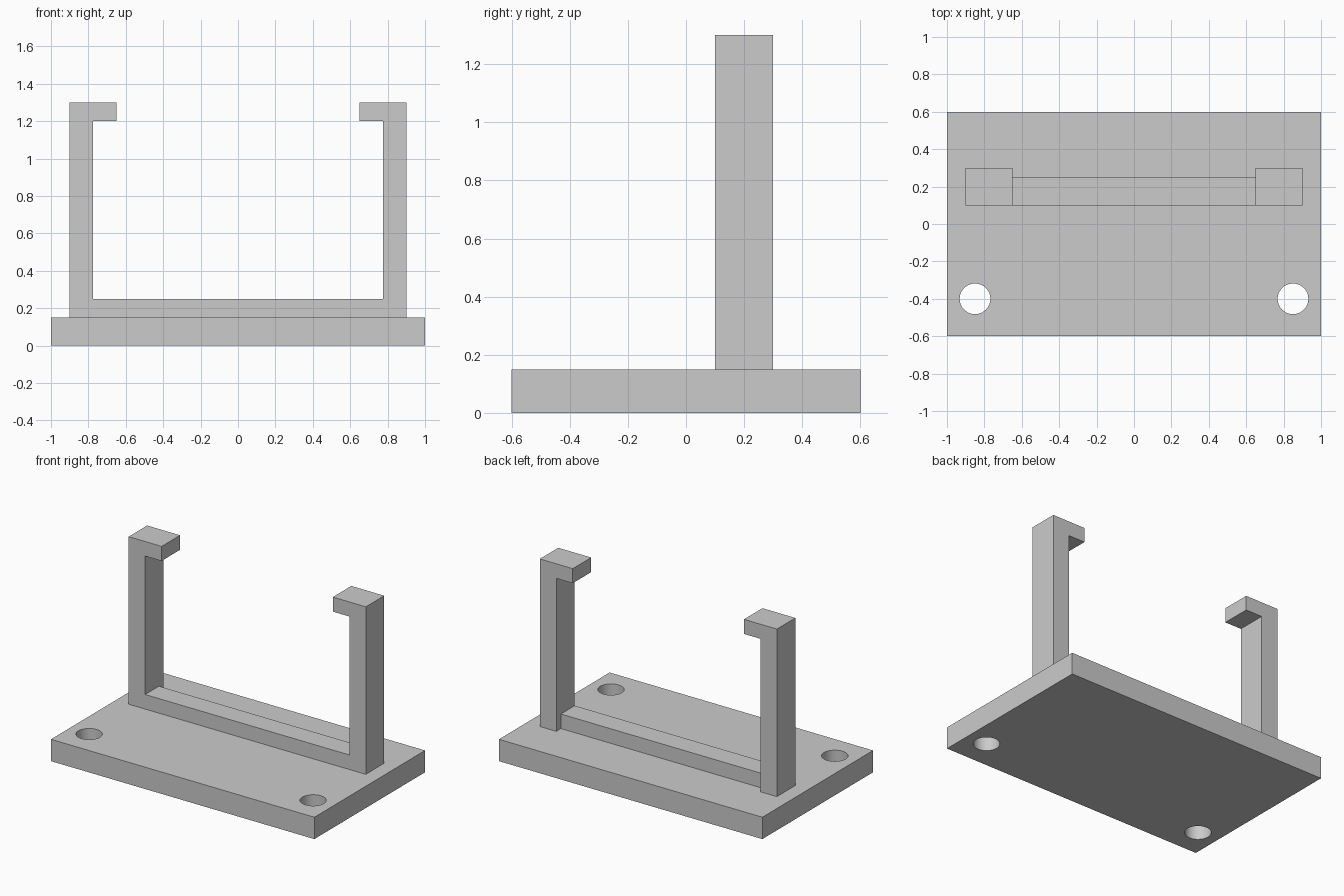
import bpy

default = bpy.data.objects.get("Cube")
if default:
    bpy.data.objects.remove(default, do_unlink=True)

grey = bpy.data.materials.new("light grey")
grey.use_nodes = True
colour = (0.6, 0.6, 0.6, 1)
grey.diffuse_color = colour
grey.node_tree.nodes["Principled BSDF"].inputs["Base Color"].default_value = colour


def extrude_profile(name, points, y0, y1):
    """Solid made from an x-z outline extruded from y0 to y1."""
    n = len(points)
    verts = [(x, y, z) for y in (y0, y1) for x, z in points]
    faces = [list(range(n)), list(range(2 * n - 1, n - 1, -1))]
    faces += [[i, i + n, (i + 1) % n + n, (i + 1) % n] for i in range(n)]
    mesh = bpy.data.meshes.new(name)
    mesh.from_pydata(verts, [], faces)
    mesh.materials.append(grey)
    obj = bpy.data.objects.new(name, mesh)
    bpy.context.collection.objects.link(obj)
    return obj


def cut(target, cutter):
    mod = target.modifiers.new("cut", "BOOLEAN")
    mod.operation = "DIFFERENCE"
    mod.solver = "EXACT"
    mod.object = cutter
    cutter.hide_render = True
    cutter.hide_viewport = True
    cutter.display_type = "WIRE"


BASE_TOP = 0.15
BAR_TOP = 0.25
BAR_END = 0.775

# Base plate with two mounting holes near the front corners
base = extrude_profile("base_plate", [(-1, 0), (1, 0), (1, BASE_TOP), (-1, BASE_TOP)], -0.6, 0.6)
for side, label in ((1, "left"), (-1, "right")):
    bpy.ops.mesh.primitive_cylinder_add(vertices=48, radius=0.082, depth=0.5,
                                        location=(0.85 * side, -0.4, BASE_TOP / 2))
    drill = bpy.context.object
    drill.name = label + "_hole_cutter"
    drill.data.materials.append(grey)
    bpy.ops.object.shade_smooth_by_angle()
    cut(base, drill)

# Upright posts with inward hooks
hook = [(0.9, BASE_TOP), (0.9, 1.3), (0.65, 1.3), (0.65, 1.2), (BAR_END, 1.2), (BAR_END, BASE_TOP)]
extrude_profile("left_hook_post", hook[::-1], 0.1, 0.3)
extrude_profile("right_hook_post", [(-x, z) for x, z in hook], 0.1, 0.3)

# Low crossbar joining the posts, flush with their front
extrude_profile("crossbar", [(-BAR_END, BASE_TOP), (BAR_END, BASE_TOP),
                             (BAR_END, BAR_TOP), (-BAR_END, BAR_TOP)], 0.1, 0.25)
